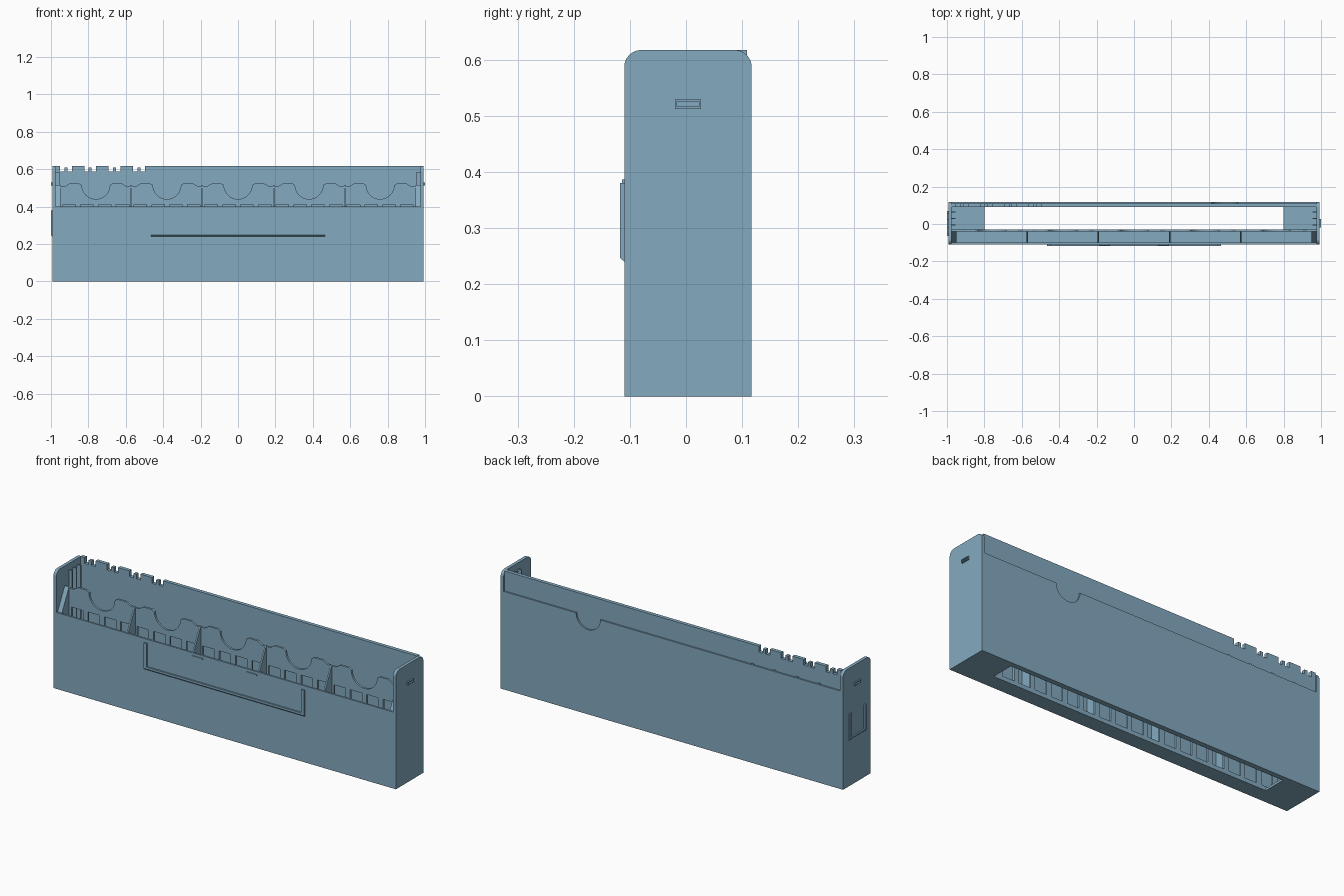
import bpy, bmesh
from math import sin, cos, pi
from mathutils import Vector

cube = bpy.data.objects.get("Cube")
if cube:
    bpy.data.objects.remove(cube, do_unlink=True)

blue = bpy.data.materials.new("soft_blue")
blue.use_nodes = True
COLOR = (0.23, 0.40, 0.52, 1)
blue.diffuse_color = COLOR
blue.node_tree.nodes["Principled BSDF"].inputs["Base Color"].default_value = COLOR


def finish(name, bm):
    bmesh.ops.recalc_face_normals(bm, faces=bm.faces)
    mesh = bpy.data.meshes.new(name)
    bm.to_mesh(mesh)
    bm.free()
    mesh.materials.append(blue)
    obj = bpy.data.objects.new(name, mesh)
    bpy.context.collection.objects.link(obj)
    return obj


def boxes(name, items):
    """One object from boxes given as (x0, x1, y0, y1, z0, z1)."""
    bm = bmesh.new()
    for x0, x1, y0, y1, z0, z1 in items:
        verts = bmesh.ops.create_cube(bm, size=1)["verts"]
        for v in verts:
            v.co = Vector((x1 if v.co.x > 0 else x0,
                           y1 if v.co.y > 0 else y0,
                           z1 if v.co.z > 0 else z0))
    return finish(name, bm)


def prism(name, points, axis, spans):
    """Extrude an outline along x (points are y, z) or y (points are x, z)."""
    bm = bmesh.new()
    for a, b in spans:
        co = [(a, p, q) if axis == "x" else (p, a, q) for p, q in points]
        face = bm.faces.new([bm.verts.new(c) for c in co])
        new = bmesh.ops.extrude_face_region(bm, geom=[face])["geom"]
        shift = Vector((b - a, 0, 0)) if axis == "x" else Vector((0, b - a, 0))
        for v in new:
            if isinstance(v, bmesh.types.BMVert):
                v.co += shift
    return finish(name, bm)


def arc(cx, cz, r, start, end, n=16):
    return [(cx + r * cos(start + (end - start) * i / n),
             cz + r * sin(start + (end - start) * i / n)) for i in range(n + 1)]


OUT, IN = 0.992, 0.975            # end wall faces
FRONT, BACK = -0.11, 0.117
TOP, RIM, STEP = 0.617, 0.40, 0.513
FLOOR = 0.012
PART0, PART1 = -0.041, -0.03      # slatted partition
PITCH = 0.38                      # bin spacing

# End walls with rounded upper corners
R = 0.03
outline = [(FRONT, 0), (BACK, 0)]
outline += arc(BACK - R, TOP - R, R, 0, pi / 2, 8)
outline += arc(FRONT + R, TOP - R, R, pi / 2, pi, 8)
prism("end_walls", outline, "x", [(-OUT, -IN), (IN, OUT)])

# Floor with a long slot, and front wall
boxes("floor", [(-IN, IN, -0.10, PART1, 0, FLOOR),
                (-IN, -0.80, PART1, 0.09, 0, FLOOR),
                (0.80, IN, PART1, 0.09, 0, FLOOR)])
boxes("front_wall", [(-IN, IN, FRONT, -0.10, 0, RIM)])

# Back inner wall with four forked notches in its top edge
comb = [(-IN, 0), (IN, 0), (IN, TOP)]
for i in range(4):
    c = -0.53 - 0.13 * i
    comb += [(c + dx, z) for dx, z in (
        (0.032, TOP), (0.032, 0.587), (0.008, 0.587), (0.008, 0.61),
        (-0.008, 0.61), (-0.008, 0.587), (-0.032, 0.587), (-0.032, TOP))]
comb.append((-IN, TOP))
prism("back_wall", comb, "y", [(0.09, 0.109)])

# Outer back panel with a finger notch, and small pegs on its ledge
panel = [(-IN, 0), (IN, 0), (IN, STEP)]
panel += arc(0.485, STEP, 0.07, 0, -pi)
panel.append((-IN, STEP))
prism("back_panel", panel, "y", [(0.109, BACK)])
boxes("ledge_pegs", [(x - 0.006, x + 0.006, 0.109, 0.115, STEP, STEP + 0.006)
                     for x in (-0.465 - 0.128 * i for i in range(4))])

# Partition: scalloped upper panel over a row of slats
SLAT_TOP = 0.412
scallop = [(-IN, SLAT_TOP), (IN, SLAT_TOP), (IN, 0.508)]
for i in range(5):
    c = (2 - i) * PITCH
    scallop += [(c + 0.165, 0.508), (c + 0.14, 0.524), (c + 0.09, 0.524)]
    scallop += arc(c, 0.515, 0.075, 0, -pi)
    scallop += [(c - 0.09, 0.524), (c - 0.14, 0.524), (c - 0.165, 0.508)]
scallop.append((-IN, 0.508))
prism("scalloped_panel", scallop, "y", [(PART0, PART1)])
slats = [(x - 0.014, x + 0.014, PART0, PART1, FLOOR, SLAT_TOP)
         for x in (PITCH / 4 * i for i in range(-10, 11))]
slats.append((-IN, IN, PART0, PART1, FLOOR, 0.022))
boxes("partition_slats", slats)

# Bin dividers and solid end plugs, sloping from front rim to panel top
slope = [(-0.10, FLOOR), (PART0, FLOOR), (PART0, 0.515), (-0.10, RIM)]
prism("bin_dividers", slope, "x",
      [(x - 0.004, x + 0.004) for x in (PITCH * (i - 1.5) for i in range(4))])
prism("end_plugs", slope, "x", [(-IN, -0.95), (0.95, IN)])

# Guide ribs inside both ends
boxes("guide_ribs", [(min(s * IN, s * 0.955), max(s * IN, s * 0.955),
                      y - 0.003, y + 0.003, FLOOR, 0.585)
                     for s in (-1, 1) for y in (-0.005, 0.03, 0.065)])


# Label holders: a U of chamfered rails open at the top
def rails(lo, hi, z0, z1, w):
    return [(lo, z1), (lo, z0), (hi, z0), (hi, z1),
            (hi - w, z1), (hi - w, z0 + w), (lo + w, z0 + w), (lo + w, z1)]


def chamfer(obj, axis, outer):
    """Pull in the lower edge of the outer face."""
    low = min(v.co.z for v in obj.data.vertices)
    for v in obj.data.vertices:
        if abs(v.co[axis] - outer) < 1e-4 and v.co.z < low + 1e-4:
            v.co.z += 0.007


holder = prism("front_label_holder", rails(-0.465, 0.465, 0.24, 0.38, 0.018),
               "y", [(-0.118, FRONT)])
chamfer(holder, 1, -0.118)
side = prism("side_label_holder", rails(-0.065, 0.07, 0.24, 0.38, 0.014),
             "x", [(-1, -OUT)])
chamfer(side, 0, -1)
boxes("label_clips", [(x - 0.03, x + 0.03, -0.114, FRONT, 0.378, 0.386)
                      for x in (-0.157, 0.157)])

# Raised slot frames on both ends
Y0, Y1, Z0, Z1, W = -0.02, 0.027, 0.512, 0.529, 0.004
frames = []
for a, b in ((-1, -OUT), (OUT, 1)):
    frames += [(a, b, Y0, Y1, Z0, Z0 + W), (a, b, Y0, Y1, Z1 - W, Z1),
               (a, b, Y0, Y0 + W, Z0 + W, Z1 - W),
               (a, b, Y1 - W, Y1, Z0 + W, Z1 - W)]
boxes("slot_frames", frames)
